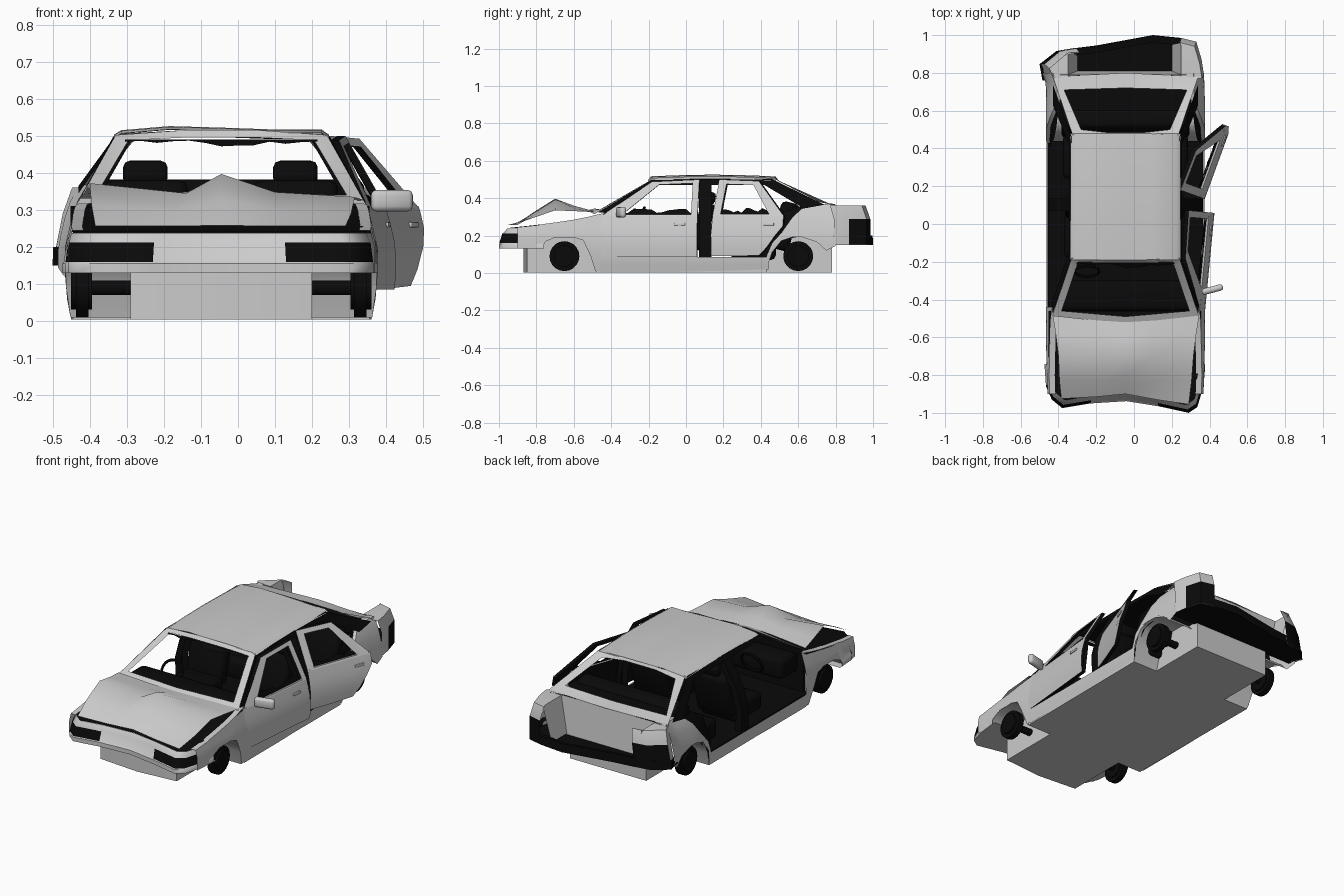
import bpy, bmesh, math, random
from mathutils import Vector, Matrix

if "Cube" in bpy.data.objects:
    bpy.data.objects.remove(bpy.data.objects["Cube"])

random.seed(4)
CX = -0.045
BLACK = bpy.data.materials.new("black_trim")
BLACK.diffuse_color = (0.003, 0.003, 0.003, 1)
BLACK.use_nodes = True
BLACK.node_tree.nodes["Principled BSDF"].inputs["Base Color"].default_value = BLACK.diffuse_color

def lerp(table, t):
    for (a, va), (b, vb) in zip(table, table[1:]):
        if t <= b:
            return va + (vb - va) * max(0, (t - a) / (b - a))
    return table[-1][1]

def side_x(s, y, z, inset=0.0):
    """x of the body side (s = 1 right, -1 left, crushed outwards at the rear)"""
    w = lerp([(0, .405), (.06, .416), (.13, .422), (.2, .422), (.3, .398), (.33, .385), (.5, .285)], z)
    w *= lerp([(-.95, .97), (-.8, .99), (-.5, 1), (.6, 1), (.8, .985)], y)
    if s < 0:
        w += .035 * math.exp(-((y - .84) / .07) ** 2)
    return CX + s * (w - inset)

def finish(name, bm, mat=None):
    bmesh.ops.recalc_face_normals(bm, faces=bm.faces)
    me = bpy.data.meshes.new(name)
    bm.to_mesh(me)
    bm.free()
    ob = bpy.data.objects.new(name, me)
    bpy.context.collection.objects.link(ob)
    if mat:
        me.materials.append(mat)
    return ob

def panel(name, rows, mat=None, closed=False):
    """surface through equal-length rows of points"""
    bm = bmesh.new()
    grid = [[bm.verts.new(p) for p in r] for r in rows]
    n = len(rows[0])
    for a, b in zip(grid, grid[1:]):
        for i in range(n if closed else n - 1):
            j = (i + 1) % n
            bm.faces.new((a[i], a[j], b[j], b[i]))
    bmesh.ops.remove_doubles(bm, verts=bm.verts, dist=1e-5)
    return finish(name, bm, mat)

def prism(name, half, z0, z1):
    """upright block from half an outline mirrored about the car centre"""
    pts = [(CX + x, y) for x, y in half] + [(CX - x, y) for x, y in half[::-1] if x]
    bm = bmesh.new()
    f = bm.faces.new([bm.verts.new((x, y, z0)) for x, y in pts])
    ext = bmesh.ops.extrude_face_region(bm, geom=[f])["geom"]
    bmesh.ops.translate(bm, vec=(0, 0, z1 - z0), verts=[v for v in ext if isinstance(v, bmesh.types.BMVert)])
    return finish(name, bm)

def box(name, loc, size, mat=BLACK, rot=(0, 0, 0), bevel=.025):
    bm = bmesh.new()
    bmesh.ops.create_cube(bm, size=1)
    bmesh.ops.scale(bm, vec=size, verts=bm.verts)
    if bevel:
        bmesh.ops.bevel(bm, geom=bm.edges[:], offset=bevel, segments=2, affect='EDGES', profile=.5)
    ob = finish(name, bm, mat)
    ob.location, ob.rotation_euler = loc, rot
    return ob

def side_panel(name, s, cols, mat=None, inset=0.0, lip=0.0):
    """body side from columns (y, z low, z high)"""
    rows = []
    for y, lo, hi in cols:
        zs = [lo + (hi - lo) * i / 5 for i in range(6)]
        rows.append([(side_x(s, y, z, inset), y, z) for z in zs] + [(side_x(s, y, hi, inset + lip), y, hi)])
    return panel(name, rows, mat)

def shards(name, a, b, into, n=12):
    """jagged broken glass left along an edge"""
    a, b, into = Vector(a), Vector(b), Vector(into)
    top = [a.lerp(b, i / n) for i in range(n + 1)]
    return panel(name, [top, [p + into * random.uniform(.1, 1) for p in top]], BLACK)

# Underbody with wheel notches, engine and boot boxes, dark cabin floor
prism("underbody", [(0, -.87), (.245, -.85), (.245, -.48), (.40, -.48), (.405, .43), (.245, .43), (.245, .78)], .004, .03)
prism("engine_box", [(0, -.87), (.245, -.85), (.245, -.47)], .01, .19)
prism("boot_box", [(.245, .42), (.245, .78)], .03, .154)
box("cabin_floor", (CX, -.02, .065), (.82, .92, .04), bevel=0)
box("firewall", (CX, -.47, .17), (.78, .02, .28), bevel=0)

for s, nm in ((1, "right"), (-1, "left")):
    # Fenders, sills and quarter panels
    side_panel(nm + "_fender", s, [(-.9, .13, .245), (-.8, .13, .255), (-.76, .165, .262), (-.7, .19, .27),
               (-.6, .19, .285), (-.55, .175, .295), (-.51, .09, .303), (-.485, .01, .31), (-.44, .01, .32)], lip=.03)
    side_panel(nm + "_sill", s, [(-.46, .005, .085), (-.1, .005, .085), (.2, .012, .085), (.44, .02, .085)])
    side_panel(nm + "_quarter_panel", s, [(.43, .02, .09), (.46, .11, .16), (.51, .172, .215), (.57, .192, .3),
               (.62, .192, .345), (.7, .165, .365), (.75, .12, .368), (.8, .145, .365)], lip=.035)
    side_panel(nm + "_rear_jamb", s, [(.41, .06, .13), (.45, .1, .3), (.52, .18, .33), (.64, .2, .35)], BLACK, .02)
    # Wheel arch liners
    for y0, end, sgn in ((-.65, "front", 1), (.6, "rear", -1)):
        arc = [(-.14, .13), (-.11, .165), (-.05, .193), (.05, .193), (.1, .175), (.14, .09), (.165, .01)]
        arc = [(y0 + sgn * y, z) for y, z in arc]
        panel(f"{nm}_{end}_arch", [[(side_x(s, y, z), y, z) for y, z in arc],
                                   [(CX + s * .245, y, z) for y, z in arc]])
        wall = arc if end == "front" else [(.78, .165), (.74, .165)] + arc[1:]
        panel(f"{nm}_{end}_inner_wall", [[(CX + s * .246, y, z) for y, z in wall],
                                         [(CX + s * .246, y, .01) for y, z in wall]])
        # Wheels with bare stub axles
        bm = bmesh.new()
        for r, x, d in ((.08, .375, .034), (.058, .377, .056), (.02, .30, .13)):
            m = Matrix.Translation((CX + s * x, y0, .09)) @ Matrix.Rotation(math.pi / 2, 4, 'Y')
            bmesh.ops.create_cone(bm, cap_ends=True, segments=20, radius1=r, radius2=r, depth=d, matrix=m)
        finish(f"{nm}_{end}_wheel", bm, BLACK)
    # Dark door aperture and centre pillar
    rail = [[(.385, -.47, .325), (.292, -.185, .497), (.285, .46, .502), (.385, .74, .365)],
            [(.39, -.42, .32), (.30, -.15, .47), (.298, .42, .47), (.385, .63, .345)]]
    panel(nm + "_roof_rail", [[(CX + s * x, y, z) for x, y, z in r] for r in rail], BLACK)
    panel(nm + "_centre_pillar", [[(side_x(s, y, z, i), y, z) for z in (.06, .2, .31, .495)]
          for y, i in ((.07, .05), (.07, .012), (.135, .012), (.135, .05))], BLACK)

# Front bumper wrap, pushed in at the middle, with headlights
F = [(-.473, -.76), (-.466, -.86), (-.435, -.93), (-.38, -.975), (-.23, -.95), (-.04, -.938),
     (.13, -.965), (.29, -1.0), (.335, -.97), (.365, -.87), (.377, -.76)]

def wrap(pts, z, k=0.0, kx=0.0):
    return [(CX + (x - CX) * (1 - k - kx), y * (1 - k), z) for x, y in pts]

panel("front_bumper", [[(x, -.74, .13) for x, y in F], wrap(F, .13), wrap(F, .155), wrap(F, .16, .008),
                       wrap(F, .215, .025), wrap(F, .238, .045)])
for nm, pts in (("left", F[1:5]), ("right", F[6:10])):
    panel(nm + "_headlight", [wrap(pts, .16, .002), wrap(pts, .212, .018)], BLACK)

# Dark engine bay and folded bonnet
panel("engine_bay", [wrap(F[1:-1], .24, .043), [(x * .97, -.68, .27) for x, y in F[1:-1]],
                     [(x * .97, -.46, .31) for x, y in F[1:-1]]], BLACK)
panel("bonnet", [
    [(-.385, -.925, .256), (-.2, -.915, .256), (CX, -.9, .258), (.12, -.93, .256), (.29, -.955, .256)],
    [(-.395, -.83, .312), (-.17, -.83, .298), (CX, -.81, .328), (.11, -.83, .297), (.305, -.83, .29)],
    [(-.40, -.7, .372), (-.14, -.7, .345), (CX, -.7, .397), (.1, -.7, .348), (.315, -.7, .335)],
    [(-.415, -.58, .345), (-.2, -.59, .343), (CX, -.6, .36), (.1, -.59, .343), (.33, -.58, .33)],
    [(-.43, -.485, .33), (-.2, -.51, .335), (CX, -.52, .338), (.12, -.51, .335), (.345, -.485, .325)]])

# Windscreen and rear window frames
def window_frame(name, *loops):
    """half loops of (x, y, z), mirrored about the car centre"""
    panel(name, [[(CX + x, y, z) for x, y, z in h] + [(CX - x, y, z) for x, y, z in h[::-1] if x]
                 for h in loops], None, True)

window_frame("windscreen_frame", [(0, -.53, .335), (.39, -.49, .315), (.285, -.18, .502), (.1, -.19, .515)],
             [(0, -.49, .345), (.338, -.46, .34), (.25, -.20, .488), (.1, -.205, .495)])
window_frame("rear_window_frame", [(0, .80, .368), (.385, .78, .365), (.28, .47, .505), (.1, .48, .515)],
             [(0, .72, .378), (.325, .71, .38), (.235, .50, .488), (.1, .485, .498)])
shards("windscreen_shards", (CX - .26, -.205, .49), (CX + .26, -.205, .49), (0, -.03, -.02))

# Roof with dark lining
ROOF = [(-.29, .497), (-.27, .509), (-.14, .52), (0, .516), (.14, .511), (.27, .511), (.29, .497)]
for nm, drop, mat in (("roof", 0, None), ("roof_lining", .016, BLACK)):
    panel(nm, [[(CX + x, y, z + dz - drop) for x, z in ROOF]
               for y, dz in ((-.19, -.003), (0, .004), (.15, .006), (.35, .002), (.48, -.004))], mat)

# Open boot: rear corners, lamps, floor and bulkhead
R = [(.37, .79), (.358, .87), (.33, .965), (.25, .985), (.1, 1.0), (-.2, .945), (-.32, .93), (-.41, .915),
     (-.5, .845), (-.47, .78)]
panel("rear_bumper", [wrap(R, .15), wrap(R, .20, .002), wrap(R, .19, .04)], BLACK)
panel("boot_floor", [wrap(R, .155), [(x * .97, .76, .155) for x, y in R]], BLACK)
for nm, pts, lamp, top, low, k in (("right", R[:4], R[1:4], .25, .2, 0), ("left", R[6:], R[6:9], -.35, -.30, .06)):
    panel(nm + "_rear_corner", [wrap(pts, .15), wrap(pts, .29, 0, k), wrap(pts, .36, .025, k * 1.5),
          [(top, y * .975, .362) for x, y in pts], [(low, y * .965, .16) for x, y in pts]])
    panel(nm + "_tail_lamp", [wrap(lamp, .152, -.001), wrap(lamp, .288, -.001, k)], BLACK)
panel("boot_bulkhead", [[(-.40, .79, .366), (.31, .79, .366)], [(-.32, .81, .155), (.22, .81, .155)]])

# Hanging right-hand doors: skin, window frame, dark lining, edges, broken glass, handle
def door(name, cols, outer, inner, hinge, angle, handle_y):
    m = Matrix.Translation(hinge) @ Matrix.Rotation(-math.radians(angle), 4, 'Z') @ Matrix.Translation(-Vector(hinge))
    parts = []
    for tag, mat, ins in (("", None, 0), ("_lining", BLACK, .022)):
        parts.append(side_panel(name + "_skin" + tag, 1, cols, mat, ins, 0 if ins else .02))
        parts.append(panel(name + "_frame" + tag, [[(side_x(1, y, z, ins), y, z) for y, z in loop]
                                                   for loop in (outer, inner)], mat, True))
    rim = [(y, lo) for y, lo, hi in cols] + [(cols[-1][0], cols[-1][2])] + outer[::-1][:-1] + [(cols[0][0], cols[0][2])]
    parts.append(panel(name + "_edge", [[(side_x(1, y, z, i), y, z) for y, z in rim] for i in (0, .022)], BLACK, True))
    a, b = [(side_x(1, y, z, .01), y, z) for y, z in (inner[0], inner[-1])]
    parts.append(shards(name + "_glass_shards", a, b, (-.015, 0, .035)))
    for p in parts:
        p.data.transform(m)
    h = box(name + "_handle", (0, 0, 0), (.012, .06, .014), None, bevel=.003)
    h.data.transform(m @ Matrix.Translation((side_x(1, handle_y, .26), handle_y, .26)))

door("front_door", [(y, .085, .31) for y in (-.45, -.3, -.1, .065)],
     [(-.45, .305), (-.19, .488), (.065, .5), (.065, .305)],
     [(-.34, .312), (-.15, .472), (.03, .48), (.03, .312)], (.335, -.45, 0), 5.5, -.03)
door("rear_door", [(.145, .09, .31), (.3, .09, .31), (.42, .095, .31), (.465, .14, .31), (.51, .2, .31), (.55, .25, .31)],
     [(.145, .305), (.145, .5), (.37, .492), (.55, .305)],
     [(.19, .315), (.19, .475), (.345, .47), (.465, .315)], (.34, .145, 0), 20, .47)
box("door_mirror", (.415, -.347, .325), (.115, .034, .058), None, (0, 0, .25), .014)

# Dark interior
for x, nm in ((-.25, "left"), (.155, "right")):
    box(nm + "_seat_cushion", (x, -.06, .13), (.24, .24, .1))
    box(nm + "_seat_back", (x, .09, .25), (.23, .08, .26), rot=(-.25, 0, 0))
    box(nm + "_headrest", (x, .135, .40), (.12, .045, .065), rot=(-.2, 0, 0), bevel=.018)
box("rear_bench", (CX, .36, .13), (.66, .24, .12))
box("rear_backrest", (CX, .53, .25), (.68, .1, .26), rot=(-.25, 0, 0))
box("parcel_shelf", (CX, .67, .345), (.7, .2, .02), bevel=0)
box("dashboard", (CX, -.38, .26), (.72, .16, .12))
bpy.ops.mesh.primitive_torus_add(major_segments=20, minor_segments=6, major_radius=.065, minor_radius=.008,
                                 location=(-.25, -.25, .29), rotation=(math.radians(65), 0, 0))
bpy.context.object.name = "steering_wheel"
bpy.context.object.data.materials.append(BLACK)

# Smooth curved panels, keep folds sharp
bpy.ops.object.select_all(action='SELECT')
bpy.ops.object.shade_smooth_by_angle(angle=math.radians(50))
